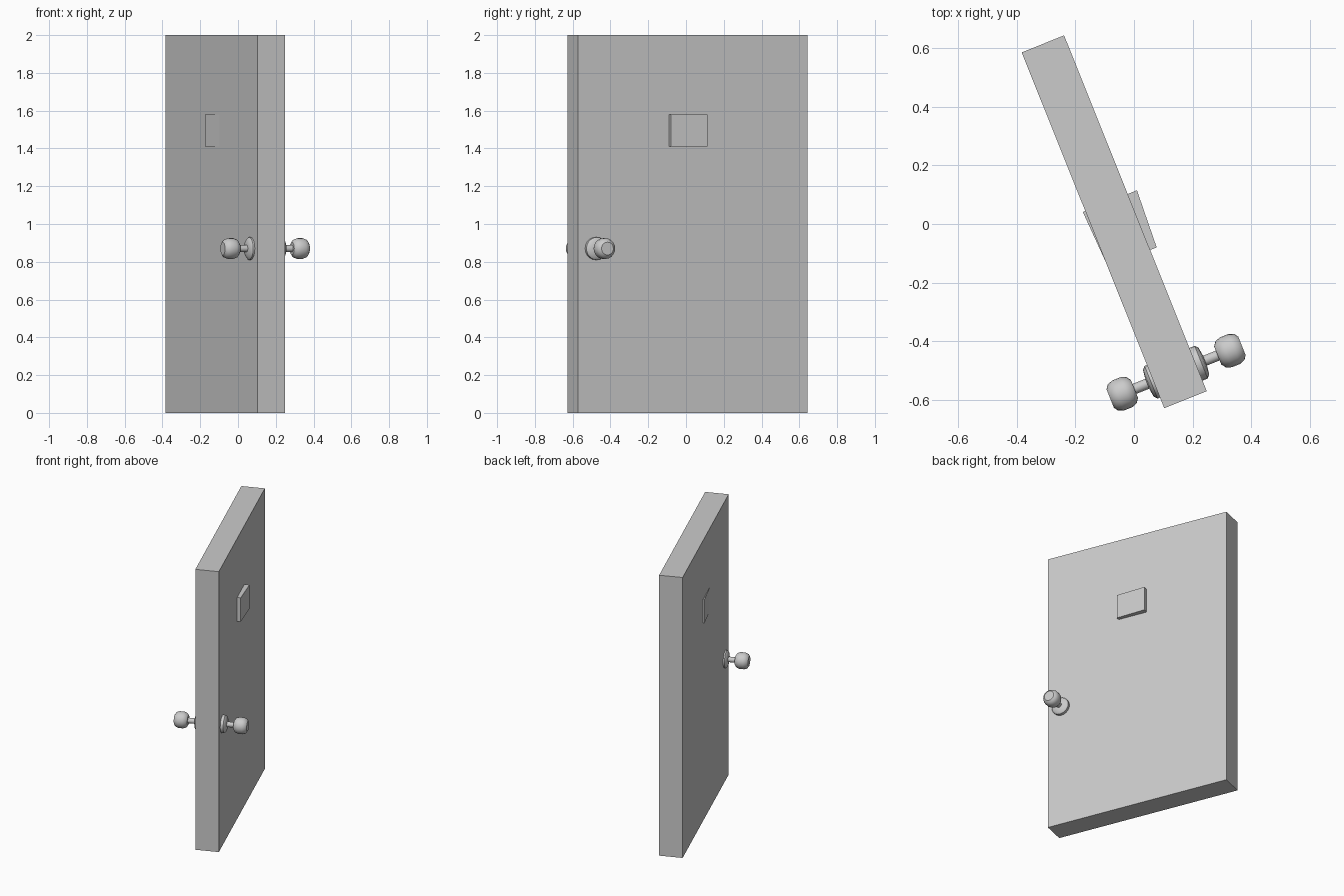
import bpy, bmesh
from math import radians, cos, sin, pi
from mathutils import Matrix

if "Cube" in bpy.data.objects:
    bpy.data.objects.remove(bpy.data.objects["Cube"])

# Placement of the swung-open door: local x is through the door, y along its width
PLACE = Matrix.Translation((-0.0675, 0.0075, 0)) @ Matrix.Rotation(radians(21.85), 4, 'Z')


def finish(name, bm, smooth=False):
    bmesh.ops.recalc_face_normals(bm, faces=bm.faces)
    me = bpy.data.meshes.new(name)
    bm.to_mesh(me)
    bm.free()
    ob = bpy.data.objects.new(name, me)
    bpy.context.collection.objects.link(ob)
    ob.matrix_world = PLACE
    if smooth:
        bpy.ops.object.select_all(action='DESELECT')
        ob.select_set(True)
        bpy.context.view_layer.objects.active = ob
        bpy.ops.object.shade_smooth_by_angle(angle=radians(35))
    return ob


def prism(name, outline, z0, z1):
    bm = bmesh.new()
    low = [bm.verts.new((x, y, z0)) for x, y in outline]
    face = bm.faces.new(low)
    ext = bmesh.ops.extrude_face_region(bm, geom=[face])
    top = [v for v in ext['geom'] if isinstance(v, bmesh.types.BMVert)]
    bmesh.ops.translate(bm, verts=top, vec=(0, 0, z1 - z0))
    if not any(set(f.verts) == set(low) for f in bm.faces):
        bm.faces.new(low)
    return finish(name, bm)


def lathe(name, profile, side, y=-0.555, z=0.87, shift=0.005, n=20):
    # profile of (distance from door middle, radius), turned about local x
    bm = bmesh.new()
    rings = [[bm.verts.new((shift + side * d,
                            y + r * cos(2 * pi * i / n),
                            z + r * sin(2 * pi * i / n))) for i in range(n)]
             for d, r in profile]
    for a, b in zip(rings, rings[1:]):
        for i in range(n):
            j = (i + 1) % n
            bm.faces.new((a[i], a[j], b[j], b[i]))
    bm.faces.new(rings[0])
    bm.faces.new(rings[-1])
    return finish(name, bm, True)


# Door slab
W, T = 0.654, 0.078
prism("door_slab", [(-T, -W), (T, -W), (T, W), (-T, W)], 0, 2)

# Peep window block, slightly tapered and passing through the slab
prism("window_plate", [(0.102, -0.135), (0.112, 0.071), (-0.087, 0.071), (-0.077, -0.135)],
      1.41, 1.58)

# Knob, stem and rosette on each face
rosette = [(0.07, 0.06), (0.092, 0.06), (0.102, 0.049), (0.106, 0.02)]
stem = [(0.095, 0.018), (0.165, 0.018)]
knob = [(0.153, 0.033), (0.164, 0.048), (0.183, 0.055), (0.213, 0.055),
        (0.232, 0.048), (0.242, 0.034)]
for label, side in (("right", 1), ("left", -1)):
    lathe("rosette_" + label, rosette, side)
    lathe("knob_stem_" + label, stem, side)
    lathe("knob_" + label, knob, side)
